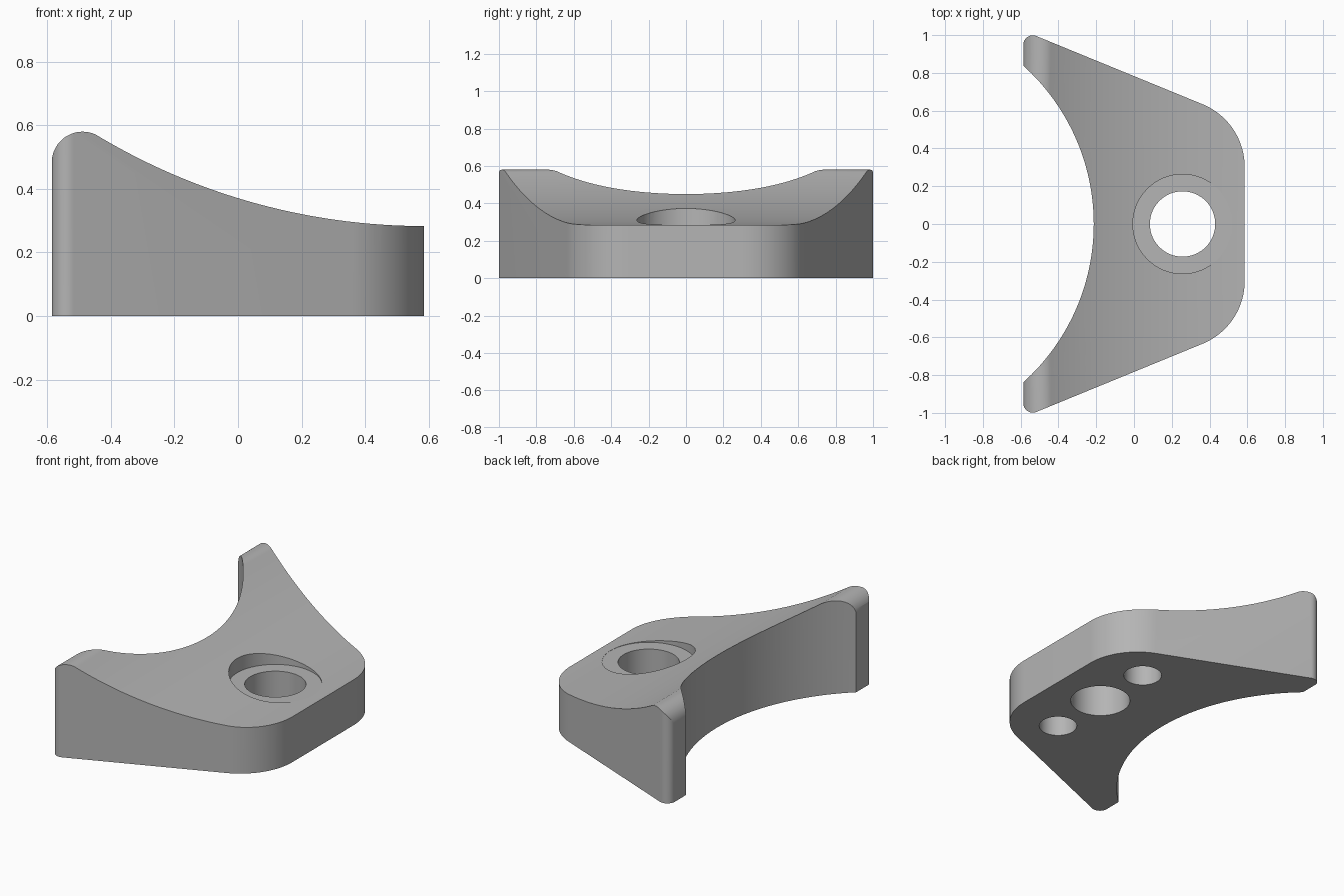
import bpy
import math
from math import pi, radians, sin, cos, atan2

cube = bpy.data.objects.get("Cube")
if cube:
    bpy.data.objects.remove(cube, do_unlink=True)

grey = bpy.data.materials.new("plain grey")
grey.use_nodes = True
colour = (0.46, 0.46, 0.46, 1)
grey.diffuse_color = colour
grey.node_tree.nodes["Principled BSDF"].inputs["Base Color"].default_value = colour


def arc(cx, cy, r, start, end, steps):
    """Points along an arc, angles in radians."""
    return [(cx + r * cos(start + (end - start) * i / steps),
             cy + r * sin(start + (end - start) * i / steps)) for i in range(steps + 1)]


def prism(name, outline, low, high, place):
    """Extrude a closed outline; place(u, v, w) gives the 3D position."""
    n = len(outline)
    verts = [place(u, v, w) for w in (low, high) for u, v in outline]
    faces = [list(range(n))[::-1], list(range(n, 2 * n))]
    faces += [[i, (i + 1) % n, n + (i + 1) % n, n + i] for i in range(n)]
    mesh = bpy.data.meshes.new(name)
    mesh.from_pydata(verts, [], faces)
    mesh.materials.append(grey)
    obj = bpy.data.objects.new(name, mesh)
    bpy.context.collection.objects.link(obj)
    # Consistent outward normals
    bpy.context.view_layer.objects.active = obj
    obj.select_set(True)
    bpy.ops.object.mode_set(mode='EDIT')
    bpy.ops.mesh.select_all(action='SELECT')
    bpy.ops.mesh.normals_make_consistent(inside=False)
    bpy.ops.object.mode_set(mode='OBJECT')
    obj.select_set(False)
    return obj


def upright(u, v, w):
    return (u, v, w)


def sideways(u, v, w):
    return (u, w, v)


def combine(target, tool, operation):
    mod = target.modifiers.new("shape", 'BOOLEAN')
    mod.operation = operation
    mod.solver = 'EXACT'
    mod.object = tool
    bpy.context.view_layer.objects.active = target
    bpy.ops.object.modifier_apply(modifier=mod.name)
    bpy.data.objects.remove(tool, do_unlink=True)


# Plan outline: rounded end, sloping sides, rounded horn tips, hollow arc
X = 0.586
slope = atan2(0.41, 1)
side_y = 0.783


def side_corner(x, r, turn, sign):
    """Centre of a fillet between the sloping side and an end at x."""
    return x + sign * r, side_y - 0.41 * x - r * math.tan(turn / 2)


big, tip = 0.36, 0.05
bx, by = side_corner(X, big, pi / 2 - slope, -1)
tx, ty = side_corner(-X, tip, pi / 2 + slope, 1)
half = arc(bx, by, big, 0, pi / 2 - slope, 24) + arc(tx, ty, tip, pi / 2 - slope, pi, 14)
hollow_r = 1.128
spread = math.asin(0.84 / hollow_r)
hollow = arc(-0.213 - hollow_r, 0, hollow_r, spread, -spread, 64)
plan = half + hollow + [(x, -y) for x, y in reversed(half)]
body = prism("saddle_bracket", plan, 0, 0.8, upright)

# Side profile: rounded crest sweeping down to the low end
crest = 0.097
sweep = 2.0
cx, cz = -X + crest, 0.483
lean = atan2(0.283 + sweep - cz, X - cx)
profile = [(X + 0.1, -0.1), (X + 0.1, 0.283)]
profile += arc(X, 0.283 + sweep, sweep, -pi / 2, lean - pi, 48)
profile += arc(cx, cz, crest, lean, pi, 20)[1:] + [(-X, -0.1)]
combine(body, prism("side_profile", profile, -1.2, 1.2, sideways), 'INTERSECT')

# Counterbored through hole and two blind holes underneath
for name, y, r, low, high in (("through_hole", 0, 0.173, -0.1, 0.9),
                              ("counterbore", 0, 0.263, 0.283, 0.9),
                              ("left_blind_hole", 0.385, 0.11, -0.1, 0.18),
                              ("right_blind_hole", -0.385, 0.11, -0.1, 0.18)):
    circle = arc(0.257, y, r, 0, 2 * pi, 64)[:-1]
    combine(body, prism(name, circle, low, high, upright), 'DIFFERENCE')

# Smooth curves with crisp edges
bpy.ops.object.select_all(action='DESELECT')
body.select_set(True)
bpy.context.view_layer.objects.active = body
bpy.ops.object.shade_smooth_by_angle(angle=radians(25))
